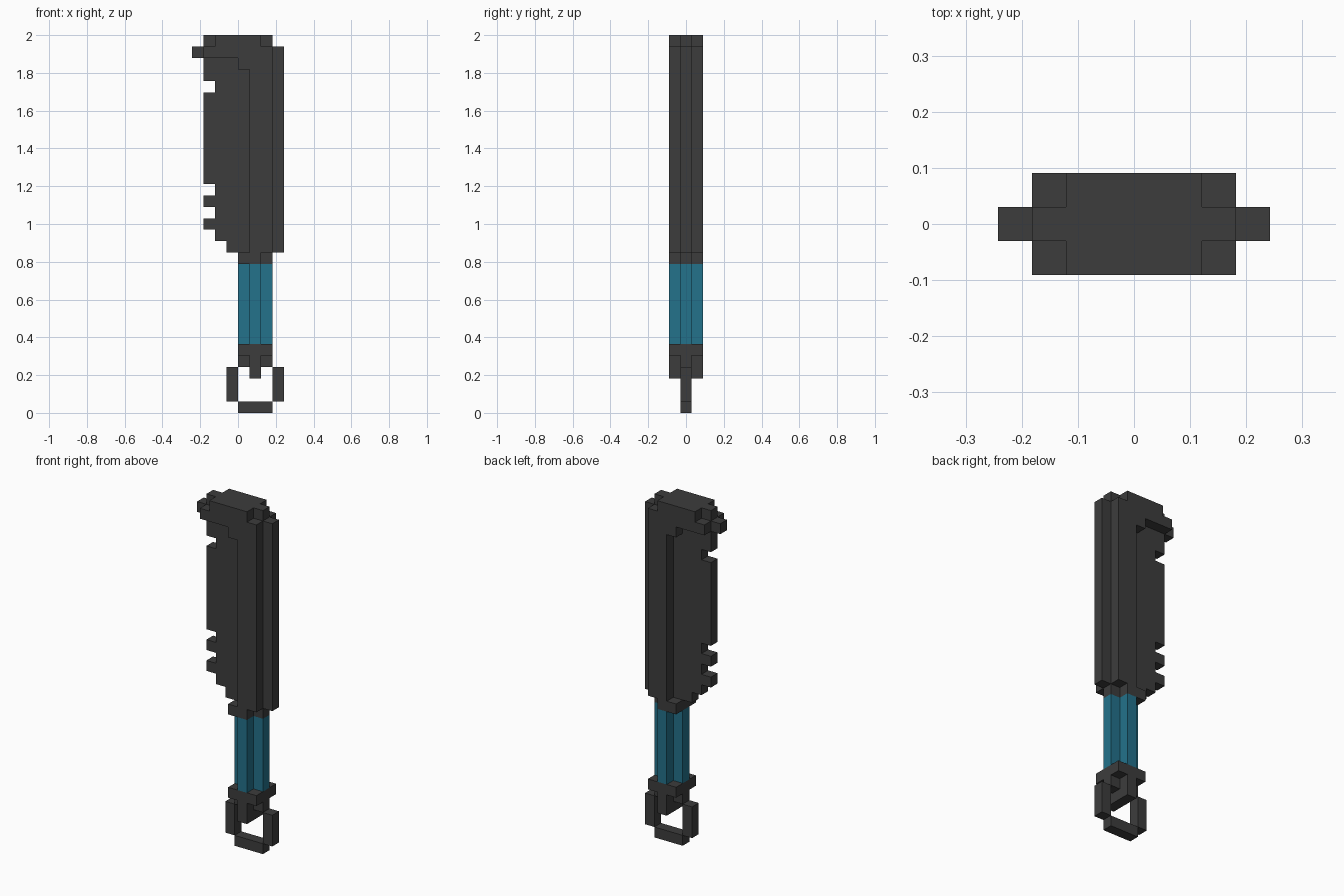
import bpy
import bmesh
from mathutils import Vector

cube = bpy.data.objects.get("Cube")
if cube:
    bpy.data.objects.remove(cube, do_unlink=True)

U = 2 / 33  # one block; the model is 33 blocks tall


def make_material(name, rgb):
    mat = bpy.data.materials.new(name)
    mat.use_nodes = True
    mat.diffuse_color = (*rgb, 1)
    mat.node_tree.nodes["Principled BSDF"].inputs["Base Color"].default_value = (*rgb, 1)
    return mat


charcoal = make_material("charcoal", (0.046, 0.046, 0.046))
teal = make_material("teal", (0.017, 0.168, 0.258))

# Layers across the thickness, in blocks (y is counted from 0 at the front to 3)
CORE, FULL = (1, 2), (0, 3)


def block_part(name, mat, boxes):
    """Merge boxes (x range, y range, z range, in blocks) into one closed shell."""
    cells = {(x, y, z) for xr, yr, zr in boxes
             for x in range(*xr) for y in range(*yr) for z in range(*zr)}
    bm = bmesh.new()
    for cell in cells:
        for axis in range(3):
            for side in (0, 1):
                near = list(cell)
                near[axis] += 2 * side - 1
                if tuple(near) in cells:
                    continue
                a, b = (axis + 1) % 3, (axis + 2) % 3
                corners = []
                for da, db in ((0, 0), (1, 0), (1, 1), (0, 1)):
                    p = Vector(cell)
                    p[axis] += side
                    p[a] += da
                    p[b] += db
                    p.y -= 1.5
                    corners.append(bm.verts.new(p * U))
                bm.faces.new(corners if side else corners[::-1])
    # Weld the blocks and merge their flat faces
    bmesh.ops.remove_doubles(bm, verts=bm.verts, dist=U * 0.01)
    bmesh.ops.dissolve_limit(bm, angle_limit=0.01, verts=bm.verts, edges=bm.edges)
    mesh = bpy.data.meshes.new(name)
    bm.to_mesh(mesh)
    bm.free()
    mesh.materials.append(mat)
    obj = bpy.data.objects.new(name, mesh)
    bpy.context.collection.objects.link(obj)
    return obj


# Thin blade with a stepped heel and a notched cutting edge
block_part("blade", charcoal, [
    ((-1, 1), CORE, (14, 31)),
    ((-2, -1), CORE, (15, 31)),
    ((-3, -2), CORE, (16, 17)),
    ((-3, -2), CORE, (18, 19)),
    ((-3, -2), CORE, (20, 28)),
    ((-3, -2), CORE, (29, 31)),
])

# Thick spine, its back ridge, the blade cap and the tip hook
block_part("spine", charcoal, [
    ((1, 3), FULL, (14, 31)),
    ((0, 1), FULL, (30, 31)),
    ((3, 4), CORE, (14, 32)),
    ((-3, 3), FULL, (31, 32)),
    ((-2, 2), FULL, (32, 33)),
    ((-3, 3), CORE, (32, 33)),
    ((-4, -3), CORE, (31, 32)),
])

# Guard below the blade
block_part("guard", charcoal, [
    ((0, 2), FULL, (13, 14)),
    ((0, 3), CORE, (13, 14)),
])

# Cross-shaped grip
block_part("handle", teal, [
    ((1, 2), FULL, (6, 13)),
    ((0, 3), CORE, (6, 13)),
])

# Pommel collar tapering to a stud
block_part("pommel", charcoal, [
    ((0, 3), FULL, (5, 6)),
    ((0, 3), CORE, (4, 5)),
    ((1, 2), FULL, (3, 5)),
])

# Hanging ring
block_part("ring_bottom", charcoal, [((0, 3), CORE, (0, 1))])
for name, x in (("ring_right", -1), ("ring_left", 3)):
    block_part(name, charcoal, [((x, x + 1), CORE, (1, 4))])
